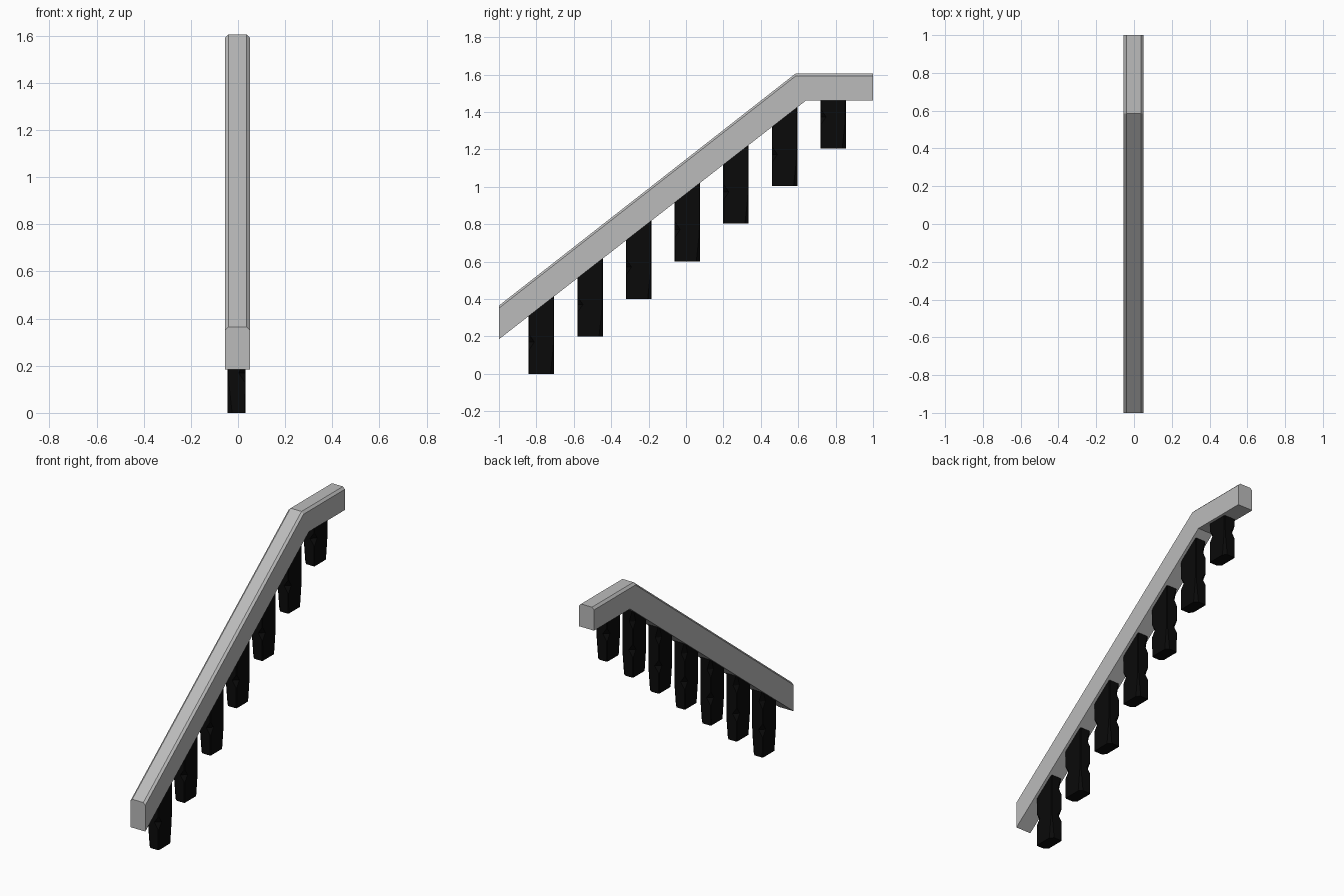
import bpy, bmesh

cube = bpy.data.objects.get("Cube")
if cube:
    bpy.data.objects.remove(cube)


def make_material(name, value):
    mat = bpy.data.materials.new(name)
    mat.use_nodes = True
    color = (value, value, value, 1)
    mat.diffuse_color = color
    mat.node_tree.nodes["Principled BSDF"].inputs["Base Color"].default_value = color
    return mat


def loft(name, rings, mat):
    """Skin equal-sized rings of points and cap both ends."""
    bm = bmesh.new()
    loops = [[bm.verts.new(p) for p in ring] for ring in rings]
    n = len(loops[0])
    for a, b in zip(loops, loops[1:]):
        for i in range(n):
            j = (i + 1) % n
            bm.faces.new((a[i], a[j], b[j], b[i]))
    bm.faces.new(loops[0])
    bm.faces.new(loops[-1])
    bmesh.ops.recalc_face_normals(bm, faces=bm.faces)
    mesh = bpy.data.meshes.new(name)
    bm.to_mesh(mesh)
    bm.free()
    mesh.materials.append(mat)
    obj = bpy.data.objects.new(name, mesh)
    bpy.context.collection.objects.link(obj)
    return obj


grey = make_material("rail grey", 0.5)
black = make_material("post black", 0.003)

# Handrail: sloping run, then a level landing, with chamfered upper edges
LEFT, RIGHT, CHAMFER = -0.055, 0.05, 0.014


def rail_section(y_low, z_low, y_high, z_high):
    z_side = z_high - CHAMFER
    return [(LEFT, y_low, z_low), (RIGHT, y_low, z_low),
            (RIGHT, y_high, z_side), (RIGHT - CHAMFER, y_high, z_high),
            (LEFT + CHAMFER, y_high, z_high), (LEFT, y_high, z_side)]


loft("handrail", [rail_section(-1, 0.185, -1, 0.365),
                  rail_section(0.64, 1.46, 0.585, 1.605),
                  rail_section(1, 1.46, 1, 1.605)], grey)


# Balusters: slabs whose opposite corners are carved into two waists
def post_ring(y, z, carve, trim):
    x0, x1, y0, y1 = -0.045, 0.032, y - 0.068, y + 0.068
    c, t = carve, trim
    return [(x0 + t, y0, z), (x1 - c, y0, z), (x1, y0 + c, z), (x1, y1 - t, z),
            (x1 - t, y1, z), (x0 + c, y1, z), (x0, y1 - c, z), (x0, y0 + t, z)]


def rail_underside(y):
    return min(1.46, 0.185 + (y + 1) * 1.275 / 1.64)


CARVING = [(0, 0.004, 0.02), (0.13, 0.003, 0.006), (0.17, 0.03, 0.004),
           (0.21, 0.003, 0.004), (0.31, 0.003, 0.004), (0.35, 0.026, 0.004)]
for i in range(7):
    y = -0.773 + i * 0.26
    base = i * 0.2006
    top = rail_underside(y) + 0.065
    rings = [post_ring(y, base + h, c, t) for h, c, t in CARVING if base + h < top - 0.03]
    rings.append(post_ring(y, top, 0.003, 0.004))
    loft(f"baluster_{i + 1}", rings, black)
